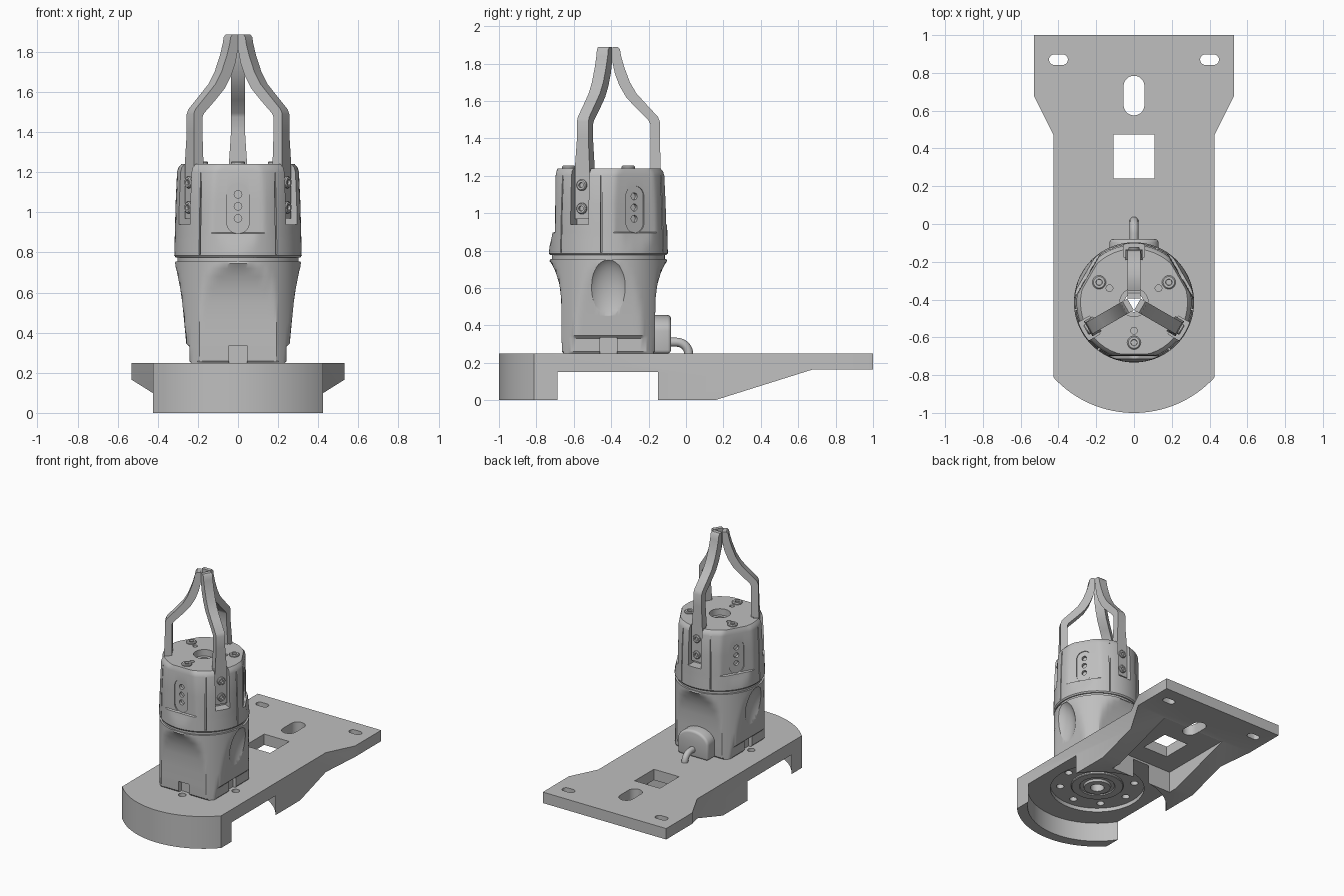
import bpy, bmesh
from math import pi, sin, cos, radians, sqrt, asin
from mathutils import Matrix

cube = bpy.data.objects.get("Cube")
if cube:
    bpy.data.objects.remove(cube, do_unlink=True)

grey = bpy.data.materials.new("satin_grey")
grey.use_nodes = True
GREY = (0.52, 0.52, 0.52, 1)
grey.diffuse_color = GREY
grey.node_tree.nodes["Principled BSDF"].inputs["Base Color"].default_value = GREY

AXIS_Y = -0.415                       # vertical axis of the gripper
FINGERS = [90, 210, 330]
PANELS = [30, 150, 270]


def make(name, bm):
    bmesh.ops.recalc_face_normals(bm, faces=bm.faces)
    mesh = bpy.data.meshes.new(name)
    bm.to_mesh(mesh)
    bm.free()
    mesh.materials.append(grey)
    ob = bpy.data.objects.new(name, mesh)
    bpy.context.collection.objects.link(ob)
    return ob


def bridge(name, rings):
    """Skin a stack of point rings and cap both ends."""
    bm = bmesh.new()
    rows = [[bm.verts.new(p) for p in ring] for ring in rings]
    n = len(rows[0])
    for a, b in zip(rows, rows[1:]):
        for i in range(n):
            j = (i + 1) % n
            bm.faces.new((a[i], a[j], b[j], b[i]))
    bm.faces.new(rows[0])
    bm.faces.new(rows[-1])
    return make(name, bm)


def prism(name, pts, lo, hi, axis="z"):
    put = {"x": lambda a, b, h: (h, a, b),
           "y": lambda a, b, h: (a, h, b),
           "z": lambda a, b, h: (a, b, h)}[axis]
    return bridge(name, [[put(a, b, h) for a, b in pts] for h in (lo, hi)])


def lathe(name, layers, n=64):
    """Layers are (height, radius) where radius may depend on the angle."""
    rings = []
    for z, r in layers:
        f = r if callable(r) else (lambda t, r=r: r)
        angles = [2 * pi * i / n for i in range(n)]
        rings.append([(f(t) * cos(t), f(t) * sin(t), z) for t in angles])
    return bridge(name, rings)


def circle(r, x=0, y=0, n=32):
    return [(x + r * cos(2 * pi * i / n), y + r * sin(2 * pi * i / n)) for i in range(n)]


def rect(x0, x1, y0, y1):
    return [(x0, y0), (x1, y0), (x1, y1), (x0, y1)]


def pill(x, y, dx, dy, r):
    """Stadium outline: a circle split and stretched along dx or dy."""
    pts = []
    for i in range(24):
        t = 2 * pi * (i + 0.5) / 24
        pts.append((x + r * cos(t) + (dx if cos(t) > 0 else -dx),
                    y + r * sin(t) + (dy if sin(t) > 0 else -dy)))
    return pts


def place(ob, deg=0, local=Matrix()):
    ob.matrix_world = (Matrix.Translation((0, AXIS_Y, 0))
                       @ Matrix.Rotation(radians(deg), 4, "Z") @ local)
    return ob


def cut(ob, cutters):
    for c in cutters:
        c.hide_render = True
        m = ob.modifiers.new("cut", "BOOLEAN")
        m.operation, m.solver, m.object = "DIFFERENCE", "EXACT", c
    bake(ob)
    for c in cutters:
        bpy.data.objects.remove(c, do_unlink=True)


def bake(ob):
    bpy.context.view_layer.update()
    deps = bpy.context.evaluated_depsgraph_get()
    mesh = bpy.data.meshes.new_from_object(ob.evaluated_get(deps))
    ob.modifiers.clear()
    ob.data = mesh


def smooth(ob, angle=28):
    bpy.ops.object.select_all(action="DESELECT")
    bpy.context.view_layer.objects.active = ob
    ob.select_set(True)
    bpy.ops.object.shade_smooth_by_angle(angle=radians(angle))


# Mounting plate: round nose, flared tail
half, nose = 0.425, 0.578
sweep = asin(half / nose)
arc = [(nose * sin(sweep * k / 16), -0.422 - nose * cos(sweep * k / 16)) for k in range(-16, 17)]
outline = arc + [(half, 0.47), (0.53, 0.68), (0.53, 1), (-0.53, 1), (-0.53, 0.68), (-half, 0.47)]
plate = prism("mounting_plate", outline, 0, 0.25)
bolts = [place(prism("bolt_cut", circle(0.028, 0.27, 0, 16), -0.1, 0.3), 45 * k) for k in range(8)]
cut(plate, [
    prism("recess_cut", circle(0.503, 0, -0.418, 96), -0.1, 0.15),
    prism("slope_cut", [(-0.163, -0.1), (0.68, 0.165), (1.1, 0.165), (1.1, -0.1)], -1, 1, "x"),
    prism("pocket_cut", rect(-0.27, 0.27, 0.08, 0.67), -0.1, 0.166),
    prism("window_cut", rect(-0.108, 0.108, 0.24, 0.475), -0.1, 0.3),
    prism("slot_cut", pill(0, 0.68, 0, 0.05, 0.055), -0.1, 0.3),
    prism("left_slot_cut", pill(0.4, 0.87, 0.022, 0, 0.028), -0.1, 0.3),
    prism("right_slot_cut", pill(-0.4, 0.87, 0.022, 0, 0.028), -0.1, 0.3),
    place(prism("flange_cut", circle(0.34, n=64), 0.1, 0.18)),
    place(prism("bore_cut", circle(0.05), -0.1, 0.3)),
] + bolts)
smooth(plate)

# Stepped hub beneath the plate
hub = place(lathe("underside_hub", [(0.19, 0.19), (0.17, 0.19), (0.165, 0.185), (0.165, 0.13),
                                    (0.172, 0.125), (0.172, 0.1), (0.155, 0.095), (0.155, 0.06)]))
cut(hub, [place(prism("bore_cut", circle(0.05), -0.1, 0.3))])
smooth(hub)


# Lower body: a cylinder scooped on four sides
def scooped(px, py):
    return lambda t: min(0.315, px / max(abs(cos(t)), 1e-4), py / max(abs(sin(t)), 1e-4))


lower_layers = [(0.25, 0.235, 0.24), (0.26, 0.243, 0.248), (0.33, 0.243, 0.25), (0.345, 0.258, 0.25),
                (0.45, 0.268, 0.25), (0.55, 0.278, 0.253), (0.62, 0.288, 0.262), (0.68, 0.3, 0.28),
                (0.72, 0.31, 0.298), (0.745, 0.318, 0.318), (0.755, 0.31, 0.31)]
lower = place(lathe("lower_body", [(z, scooped(x, y)) for z, x, y in lower_layers], 144))
cutters = [place(prism("bore_cut", circle(0.05), 0, 2))]
for deg in (0, 90, 180, 270):
    cutters.append(place(prism("notch_cut", rect(0.215, 0.4, -0.045, 0.045), 0.2, 0.335), deg))
for deg in (0, 180):
    dent = lathe("dent_cut", [(-cos(pi * k / 24), sin(pi * k / 24)) for k in range(1, 24)], 48)
    cutters.append(place(dent, deg, Matrix.Translation((0.36, 0, 0.56))
                         @ Matrix.Diagonal((0.108, 0.13, 0.21, 1))))
cut(lower, cutters)
smooth(lower)

# Dark seam between the body halves
neck = place(lathe("seam_ring", [(0.745, 0.302), (0.785, 0.302)]))
cut(neck, [place(prism("bore_cut", circle(0.05), 0, 2))])
smooth(neck)


# Upper body: round, with three flat panels
def panelled(r, flat):
    return lambda t: min([r] + [flat / max(cos(t - radians(p)), 1e-4) for p in PANELS
                                if cos(t - radians(p)) > 0.5])


upper_layers = [(0.775, 0.31, 0.31), (0.785, 0.318, 0.318), (0.82, 0.317, 0.315), (0.86, 0.316, 0.305),
                (0.895, 0.315, 0.299), (0.9, 0.315, 0.285), (1.05, 0.311, 0.284), (1.2, 0.304, 0.282),
                (1.222, 0.298, 0.278), (1.24, 0.283, 0.272)]
upper = place(lathe("upper_body", [(z, panelled(r, f)) for z, r, f in upper_layers], 144))
cutters = [place(prism("bore_cut", circle(0.05), 0, 2)),
           place(prism("dish_cut", circle(0.075), 1.19, 2))]
for deg in FINGERS:
    cutters.append(place(prism("channel_cut", rect(0.24, 0.4, -0.055, 0.055), 0.94, 1.4), deg))
for deg in PANELS:
    cutters.append(place(prism("panel_cut", pill(0, 1.02, 0, 0.07, 0.056), 0.276, 0.4, "x"), deg))
    cutters.append(place(prism("pin_cut", circle(0.018, 0.15, 0, 16), 1.21, 1.4), deg))
    for z in (0.97, 1.03, 1.09):
        cutters.append(place(prism("port_cut", circle(0.019, 0, z, 16), 0.255, 0.3, "x"), deg))
    for side in (-37, 37):
        cutters.append(place(prism("groove_cut", rect(0.3, 0.4, -0.004, 0.004), 0.79, 1.2), deg + side))
cut(upper, cutters)
smooth(upper)

# Socket screws: on the top face and on each finger
SCREW = [(-0.01, 0.03), (0.008, 0.03), (0.014, 0.025), (0.014, 0.014), (0.002, 0.013)]
for deg in PANELS:
    screw = lathe("top_screw", [(z, r * 1.2) for z, r in SCREW], 24)
    smooth(place(screw, deg, Matrix.Translation((0.213, 0, 1.24))))
for deg in FINGERS:
    for z in (1.025, 1.15):
        screw = lathe("finger_screw", SCREW, 24)
        smooth(place(screw, deg, Matrix.Translation((0.28, 0, z)) @ Matrix.Rotation(pi / 2, 4, "Y")))

# Fingers: one curved side profile swept sideways, wider at the foot
side = [(0.28, 0.97), (0.28, 1.24), (0.275, 1.4), (0.275, 1.49), (0.265, 1.515), (0.2, 1.585),
        (0.15, 1.64), (0.115, 1.7), (0.085, 1.78), (0.068, 1.84), (0.062, 1.875), (0.05, 1.888),
        (0.021, 1.888), (0.021, 1.81), (0.035, 1.745), (0.06, 1.68), (0.095, 1.62), (0.15, 1.56),
        (0.215, 1.495), (0.225, 1.475), (0.225, 1.4), (0.225, 1.24), (0.225, 0.97)]
for deg in FINGERS:
    finger = prism("finger", side, -0.035, 0.035, "y")
    for v in finger.data.vertices:
        if v.co.z < 1.3:
            v.co.y *= 1.3
    smooth(place(finger, deg), 35)

# Cable housing at the back
arch = rect(-0.13, 0.13, 0.25, 0.36)[:2]
arch += [(0.13 * cos(pi * k / 16), 0.37 + 0.085 * sin(pi * k / 16)) for k in range(17)]
housing = prism("cable_housing", arch, -0.22, -0.08, "y")
bevel = housing.modifiers.new("round", "BEVEL")
bevel.width, bevel.segments = 0.018, 3
bake(housing)
smooth(housing, 40)

# Cable: short run, then a bend down into the plate
path = [(-0.1, 0.31), (-0.05, 0.31)]
path += [(-0.05 + 0.065 * sin(pi * k / 16), 0.245 + 0.065 * cos(pi * k / 16)) for k in range(1, 9)]
path += [(0.015, 0.2)]
curve = bpy.data.curves.new("cable", "CURVE")
curve.dimensions = "3D"
curve.bevel_depth, curve.bevel_resolution, curve.use_fill_caps = 0.024, 4, True
spline = curve.splines.new("POLY")
spline.points.add(len(path) - 1)
for point, (y, z) in zip(spline.points, path):
    point.co = (0, y, z, 1)
spline.use_smooth = True
curve.materials.append(grey)
bpy.context.collection.objects.link(bpy.data.objects.new("cable", curve))
